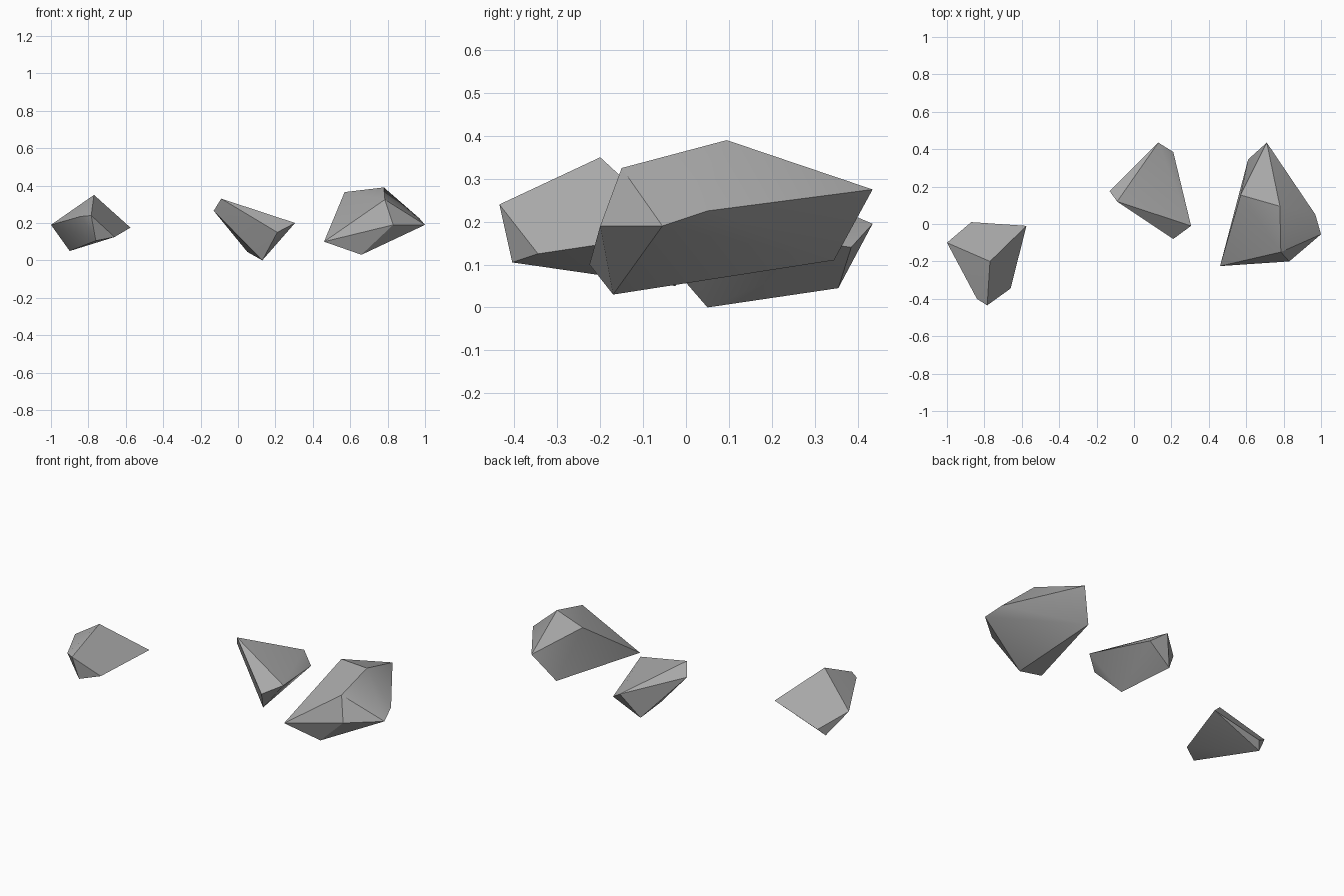
import bpy, bmesh, math

if "Cube" in bpy.data.objects:
    bpy.data.objects.remove(bpy.data.objects["Cube"])

stone = bpy.data.materials.new("stone_grey")
stone.diffuse_color = (0.4, 0.4, 0.4, 1)
stone.use_nodes = True
stone.node_tree.nodes["Principled BSDF"].inputs["Base Color"].default_value = stone.diffuse_color


def rock(name, corners):
    """Faceted stone: convex hull of a few corners, soft only across shallow edges."""
    bm = bmesh.new()
    for c in corners:
        bm.verts.new(c)
    bmesh.ops.convex_hull(bm, input=bm.verts[:])
    loose = [v for v in bm.verts if not v.link_faces]
    bmesh.ops.delete(bm, geom=loose, context='VERTS')
    # merge nearly flat triangles into larger facets
    bmesh.ops.dissolve_limit(bm, angle_limit=math.radians(3),
                             verts=bm.verts[:], edges=bm.edges[:])
    bmesh.ops.recalc_face_normals(bm, faces=bm.faces[:])
    mesh = bpy.data.meshes.new(name)
    bm.to_mesh(mesh)
    bm.free()
    mesh.materials.append(stone)
    obj = bpy.data.objects.new(name, mesh)
    bpy.context.collection.objects.link(obj)
    bpy.ops.object.select_all(action='DESELECT')
    obj.select_set(True)
    bpy.context.view_layer.objects.active = obj
    bpy.ops.object.shade_smooth_by_angle(angle=math.radians(30))
    return obj


# small stone on the left
rock("left_rock", [
    (-1.0, -0.10, 0.19), (-0.77, -0.20, 0.35), (-0.575, -0.01, 0.175),
    (-0.87, 0.01, 0.09), (-0.90, -0.025, 0.05), (-0.66, -0.345, 0.125),
    (-0.76, -0.405, 0.105), (-0.785, -0.435, 0.24), (-0.84, -0.40, 0.235)])

# wedge shaped stone in the middle
rock("middle_rock", [
    (-0.13, 0.175, 0.265), (-0.09, 0.12, 0.33), (0.305, -0.01, 0.20),
    (0.21, -0.08, 0.15), (0.13, 0.05, 0.0), (0.05, 0.355, 0.045),
    (0.13, 0.435, 0.195), (0.21, 0.385, 0.14)])

# large stone on the right
rock("right_rock", [
    (0.46, -0.225, 0.10), (0.83, -0.20, 0.19), (0.785, -0.15, 0.325),
    (0.78, 0.095, 0.39), (0.57, 0.155, 0.365), (0.71, 0.435, 0.275),
    (0.61, 0.345, 0.11), (0.66, -0.17, 0.03), (1.0, -0.055, 0.19),
    (0.97, 0.05, 0.225)])
